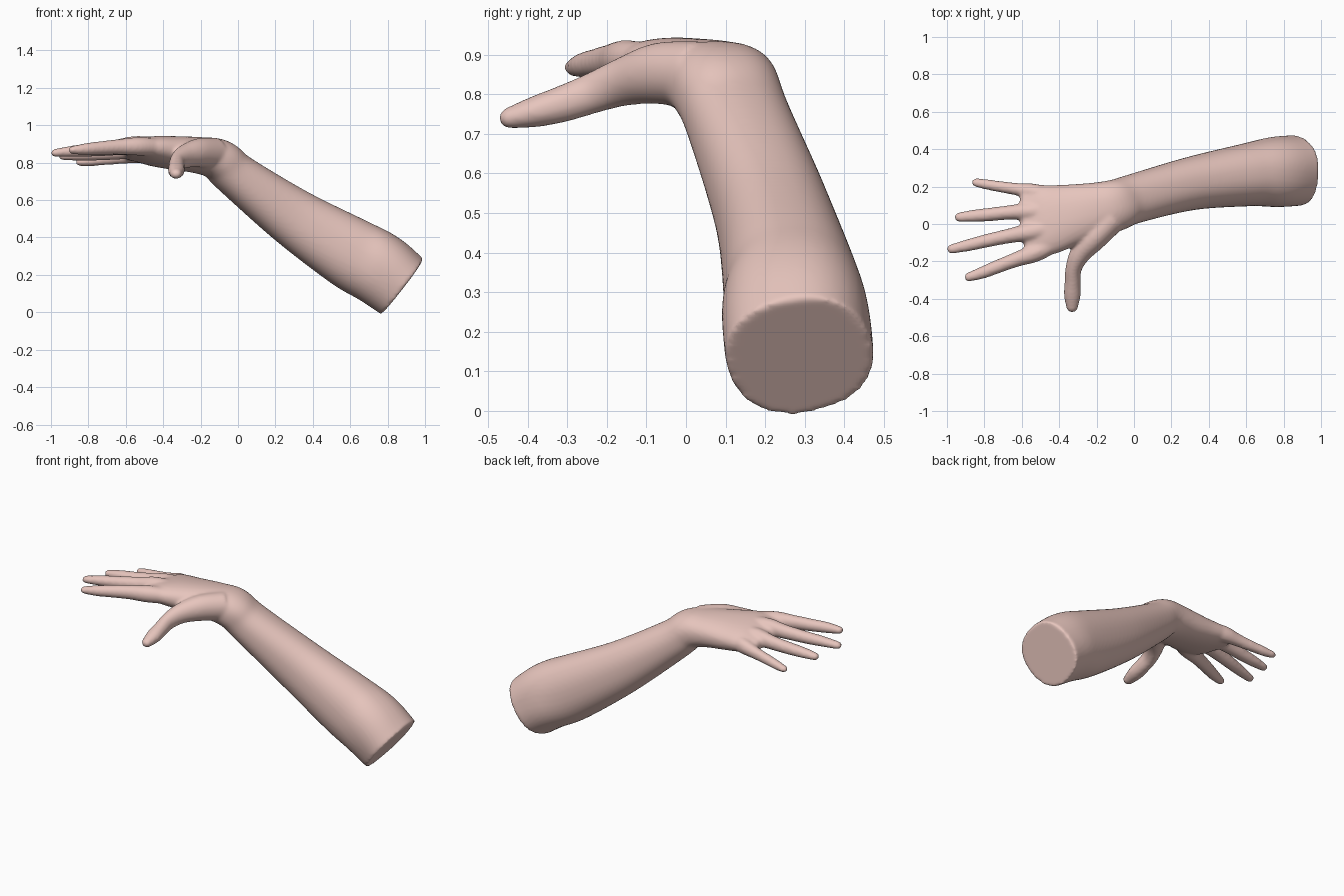
import bpy, bmesh, math
from mathutils import Vector

if "Cube" in bpy.data.objects:
    bpy.data.objects.remove(bpy.data.objects["Cube"])

UP = Vector((0, 0, 1))


def spline(p0, p1, p2, p3, t):
    return [0.5 * (2 * b + (c - a) * t + (2 * a - 5 * b + 4 * c - d) * t * t
                   + (3 * b - a - 3 * c + d) * t ** 3)
            for a, b, c, d in zip(p0, p1, p2, p3)]


def limb(bm, keys, power=1.0, steps=8, sides=40):
    """Loft ellipses through keys (x, y, z, half width, half height, roll), with a round tip."""
    n = len(keys)
    ext = ([[2 * a - b for a, b in zip(keys[0], keys[1])]] + list(keys)
           + [[2 * a - b for a, b in zip(keys[-1], keys[-2])]])
    path = [spline(*ext[i:i + 4], s / steps) for i in range(n - 1) for s in range(steps)]
    path.append(list(keys[-1]))
    tangents = []
    for i in range(len(path)):
        a, b = path[max(i - 1, 0)], path[min(i + 1, len(path) - 1)]
        tangents.append((Vector(b[:3]) - Vector(a[:3])).normalized())
    end, t = path[-1], tangents[-1]
    for k in range(1, 7):
        ang = k * math.radians(14)
        c = Vector(end[:3]) + t * end[4] * math.sin(ang)
        path.append([*c, end[3] * math.cos(ang), end[4] * math.cos(ang), end[5]])
        tangents.append(t)
    rings = []
    for (x, y, z, a, b, roll), t in zip(path, tangents):
        side = t.cross(UP).normalized()
        top = side.cross(t)
        u = side * math.cos(roll) + top * math.sin(roll)
        v = top * math.cos(roll) - side * math.sin(roll)
        ring = []
        for k in range(sides):
            q = math.tau * k / sides
            cs, sn = math.cos(q), math.sin(q)
            cs = math.copysign(abs(cs) ** power, cs)
            sn = math.copysign(abs(sn) ** power, sn)
            ring.append(bm.verts.new(Vector((x, y, z)) + u * a * cs + v * b * sn))
        rings.append(ring)
    for r, s in zip(rings, rings[1:]):
        for k in range(sides):
            bm.faces.new((r[k], r[k - 1], s[k - 1], s[k]))
    bm.faces.new(rings[0])
    bm.faces.new(rings[-1][::-1])


bm = bmesh.new()

# Forearm, bent wrist and palm
limb(bm, [(.878, .287, .138, .186, .184, .3), (.75, .277, .235, .186, .196, .15),
          (.6, .262, .318, .168, .192, 0), (.3, .215, .505, .142, .157, 0),
          (0, .135, .725, .132, .120, 0), (-.10, .100, .812, .138, .112, 0),
          (-.2, .075, .838, .148, .098, -.05), (-.35, .045, .853, .168, .086, -.12),
          (-.47, .022, .864, .190, .072, -.13), (-.565, .012, .864, .192, .045, -.13)],
     power=.88)

# Fingers: start inside the palm, so the tendons show on the back of the hand
fingers = [
    [(-.40, -.085, .880, .048, .045), (-.52, -.150, .887, .050, .050), (-.63, -.190, .885, .040, .042),
     (-.74, -.232, .878, .036, .036), (-.81, -.260, .873, .033, .032), (-.885, -.284, .867, .025, .022)],
    [(-.40, -.015, .885, .045, .045), (-.54, -.040, .893, .050, .050), (-.66, -.062, .880, .040, .042),
     (-.79, -.090, .868, .036, .036), (-.88, -.112, .861, .033, .031), (-.978, -.134, .852, .026, .022)],
    [(-.40, .060, .870, .045, .045), (-.54, .068, .872, .050, .050), (-.66, .062, .857, .039, .042),
     (-.78, .050, .846, .036, .036), (-.86, .043, .841, .033, .031), (-.938, .036, .835, .026, .022)],
    [(-.40, .130, .850, .042, .045), (-.52, .168, .845, .045, .048), (-.62, .185, .830, .034, .037),
     (-.72, .200, .817, .030, .031), (-.79, .212, .808, .028, .027), (-.848, .222, .802, .023, .020)],
]
for f in fingers:
    limb(bm, [(*p, -.13) for p in f], sides=24)

# Thumb
limb(bm, [(-.12, .03, .850, .080, .085, 0), (-.21, -.07, .852, .070, .078, 0),
          (-.285, -.155, .832, .057, .062, 0), (-.322, -.235, .803, .044, .052, 0),
          (-.328, -.31, .776, .043, .047, 0), (-.33, -.38, .756, .045, .040, 0),
          (-.331, -.445, .740, .032, .028, 0)], sides=24)

bmesh.ops.recalc_face_normals(bm, faces=bm.faces)
mesh = bpy.data.meshes.new("forearm_and_hand")
bm.to_mesh(mesh)
bm.free()
arm = bpy.data.objects.new("forearm_and_hand", mesh)
bpy.context.collection.objects.link(arm)

# Fuse the parts into one skin and soften the creases
fuse = arm.modifiers.new("fuse", 'REMESH')
fuse.mode = 'VOXEL'
fuse.voxel_size = .009
fuse.use_smooth_shade = True
soft = arm.modifiers.new("soften", 'SMOOTH')
soft.factor = .5
soft.iterations = 10

skin = bpy.data.materials.new("skin")
skin.diffuse_color = (.80, .56, .51, 1)
skin.use_nodes = True
skin.node_tree.nodes["Principled BSDF"].inputs["Base Color"].default_value = skin.diffuse_color
mesh.materials.append(skin)
